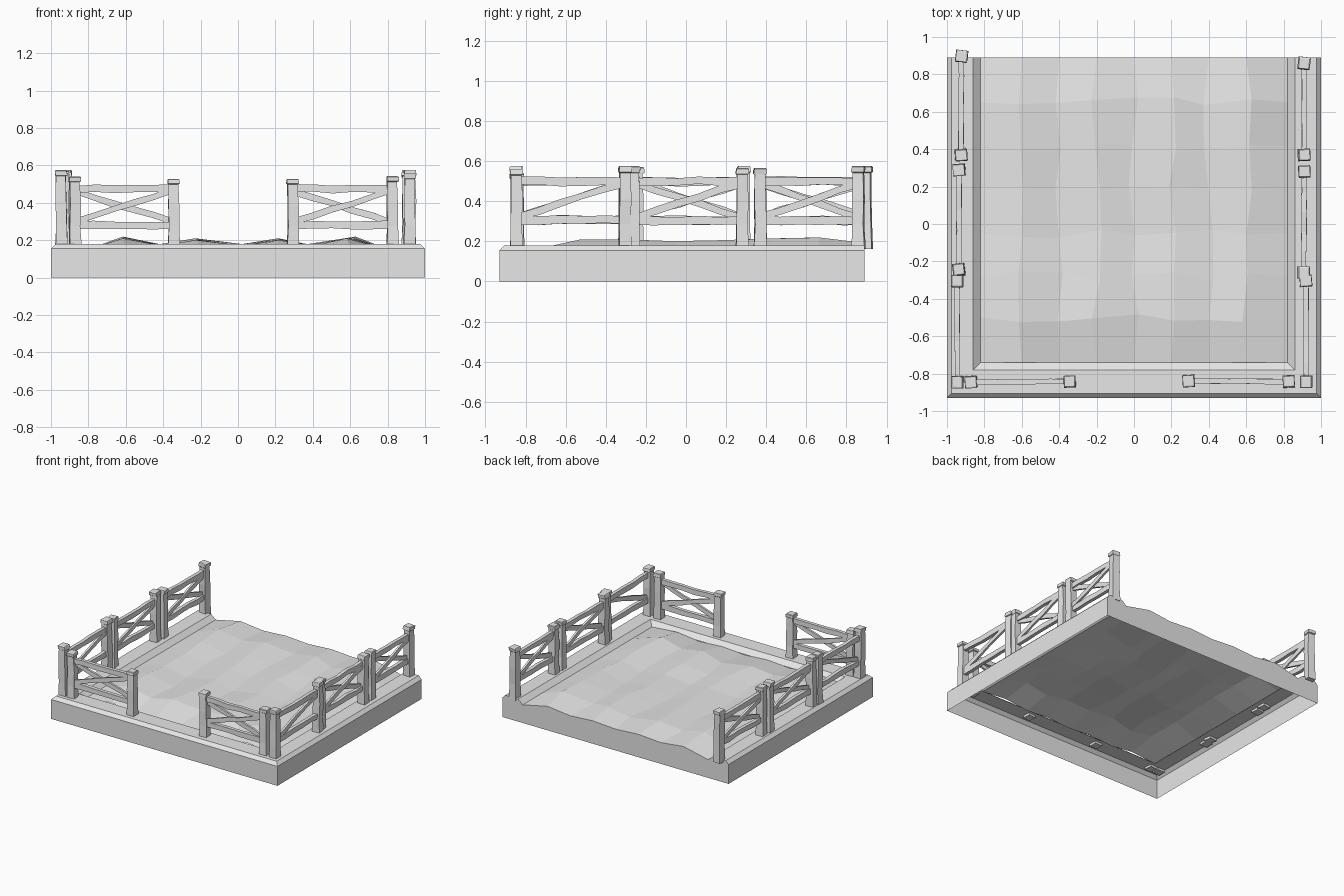
import bpy
import bmesh
import math
import random
from mathutils import Vector

random.seed(4)
cube = bpy.data.objects.get("Cube")
if cube:
    bpy.data.objects.remove(cube, do_unlink=True)

grey = bpy.data.materials.new("plain_grey")
grey.use_nodes = True
grey.diffuse_color = (0.8, 0.8, 0.8, 1)
grey.node_tree.nodes["Principled BSDF"].inputs["Base Color"].default_value = (0.8, 0.8, 0.8, 1)

BACK = 0.89
UP = Vector((0, 0, 1))


def make_object(name, bm):
    mesh = bpy.data.meshes.new(name)
    bm.to_mesh(mesh)
    bm.free()
    mesh.materials.append(grey)
    obj = bpy.data.objects.new(name, mesh)
    bpy.context.collection.objects.link(obj)
    return obj


def bridge(bm, rows, closed=False):
    """Join neighbouring rows of vertices with quads."""
    for low, high in zip(rows, rows[1:]):
        n = len(low)
        for i in range(n if closed else n - 1):
            j = (i + 1) % n
            bm.faces.new((low[i], low[j], high[j], high[i]))


def loft(name, sections):
    """Four-sided bar through (centre, half_side_a, half_side_b) sections."""
    bm = bmesh.new()
    rows = [[bm.verts.new(c + sa * a + sb * b)
             for sa, sb in ((-1, -1), (1, -1), (1, 1), (-1, 1))]
            for c, a, b in sections]
    bridge(bm, rows, closed=True)
    bm.faces.new(rows[0][::-1])
    bm.faces.new(rows[-1])
    bmesh.ops.recalc_face_normals(bm, faces=bm.faces)
    return make_object(name, bm)


# Hollow U-shaped border: outer wall, chamfer, flat walkway, inner slope
bm = bmesh.new()
rings = []
for x, y, z in ((1, -0.93, 0), (1, -0.93, 0.155), (0.975, -0.905, 0.18),
                (0.86, -0.78, 0.18), (0.82, -0.74, 0.145)):
    rings.append([bm.verts.new((px, py, z))
                  for px, py in ((-x, BACK), (-x, y), (x, y), (x, BACK))])
bridge(bm, rings)
make_object("base_border", bm)

# Rippled ground: four ridges running front to back
xs = (-0.82, -0.6, -0.4, -0.2, 0, 0.2, 0.4, 0.6, 0.82)
crests = ((-0.74, 0.163), (-0.5, 0.21), (-0.28, 0.208), (-0.05, 0.201),
          (0.2, 0.206), (0.42, 0.214), (0.65, 0.219), (BACK, 0.192))


def ground_height(i, crest, edge_row):
    if i in (0, len(xs) - 1):
        return 0.145
    if i % 2:
        return crest - (0.009 if abs(xs[i]) < 0.5 else 0)
    return crest - (0.022 if edge_row else 0.04)


bm = bmesh.new()
rows = []
for k, (y, crest) in enumerate(crests):
    edge_row = k in (0, len(crests) - 1)
    row = []
    for i, x in enumerate(xs):
        inner = 0 < i < len(xs) - 1 and not edge_row
        dx, dy = (random.uniform(-0.03, 0.03) if inner else 0 for _ in range(2))
        row.append(bm.verts.new((x + dx, y + dy, ground_height(i, crest, edge_row))))
    rows.append(row)
back_edge = [v.co.copy() for v in rows[-1]]
bridge(bm, rows)
make_object("rippled_ground", bm)

# Back wall follows the border section and the ground's back edge
bm = bmesh.new()
side = [Vector((x, BACK, z)) for x, z in ((-1, 0), (-1, 0.155), (-0.975, 0.18), (-0.86, 0.18))]
mirrored = [Vector((-v.x, v.y, v.z)) for v in reversed(side)]
bm.faces.new([bm.verts.new(v) for v in side + back_edge + mirrored])
make_object("back_wall", bm)


def post(name, x, y, top):
    """Slightly crooked square post with a thicker head."""
    bottom = 0.162
    turn = random.uniform(-0.12, 0.12)
    a = Vector((math.cos(turn), math.sin(turn), 0))
    b = UP.cross(a)
    sections = []
    for t, half in ((0, 0.032), (0.3, 0.028), (0.6, 0.029), (0.92, 0.026),
                    (0.93, 0.032), (0.99, 0.031), (1, 0.027)):
        wobble = Vector((random.uniform(-1, 1), random.uniform(-1, 1), 0)) * 0.003
        centre = Vector((x, y, bottom + t * (top - bottom))) + wobble
        sections.append((centre, a * half, b * half))
    loft(name, sections)


def beam(name, start, end, half_height, half_depth):
    """Rough hewn bar with small bends along its length."""
    along = (end - start).normalized()
    depth = along.cross(UP).normalized()
    rise = depth.cross(along)
    sections = []
    for k in range(6):
        bend = rise * random.uniform(-0.005, 0.005) + depth * random.uniform(-0.002, 0.002)
        h = half_height * random.uniform(0.88, 1.12)
        sections.append((start.lerp(end, k / 5) + bend, rise * h, depth * half_depth))
    loft(name, sections)


def fence_panel(name, p, q, tops, drop=0.0, crossed=True):
    """Two posts, two rails and one or two diagonal braces."""
    p, q = Vector((*p, 0)), Vector((*q, 0))
    post(name + "_post_a", p.x, p.y, tops[0])
    post(name + "_post_b", q.x, q.y, tops[1])
    out = (q - p).normalized().cross(UP)
    for label, z in (("top_rail", 0.5), ("lower_rail", 0.305)):
        beam(f"{name}_{label}", p + UP * (z - drop), q + UP * (z - drop), 0.02, 0.014)
    low, high = UP * (0.32 - drop), UP * (0.49 - drop)
    beam(name + "_brace_a", p + low + out * 0.006, q + high + out * 0.006, 0.017, 0.008)
    if crossed:
        beam(name + "_brace_b", p + high - out * 0.006, q + low - out * 0.006, 0.017, 0.008)


# Side fences, front to back
fence_panel("right_front_fence", (-0.945, -0.845), (-0.945, -0.305), (0.575, 0.575), crossed=False)
fence_panel("right_middle_fence", (-0.935, -0.245), (-0.935, 0.29), (0.57, 0.575))
fence_panel("right_back_fence", (-0.925, 0.37), (-0.923, 0.895), (0.565, 0.575))
fence_panel("left_front_fence", (0.92, -0.845), (0.92, -0.305), (0.56, 0.575), crossed=False)
fence_panel("left_middle_fence", (0.907, -0.26), (0.91, 0.28), (0.575, 0.565))
fence_panel("left_back_fence", (0.91, 0.37), (0.91, 0.86), (0.565, 0.575))

# Front fences, leaving an entrance gap
fence_panel("front_right_fence", (-0.872, -0.845), (-0.343, -0.842), (0.54, 0.528), drop=0.025)
fence_panel("front_left_fence", (0.293, -0.838), (0.825, -0.843), (0.528, 0.542), drop=0.025)
